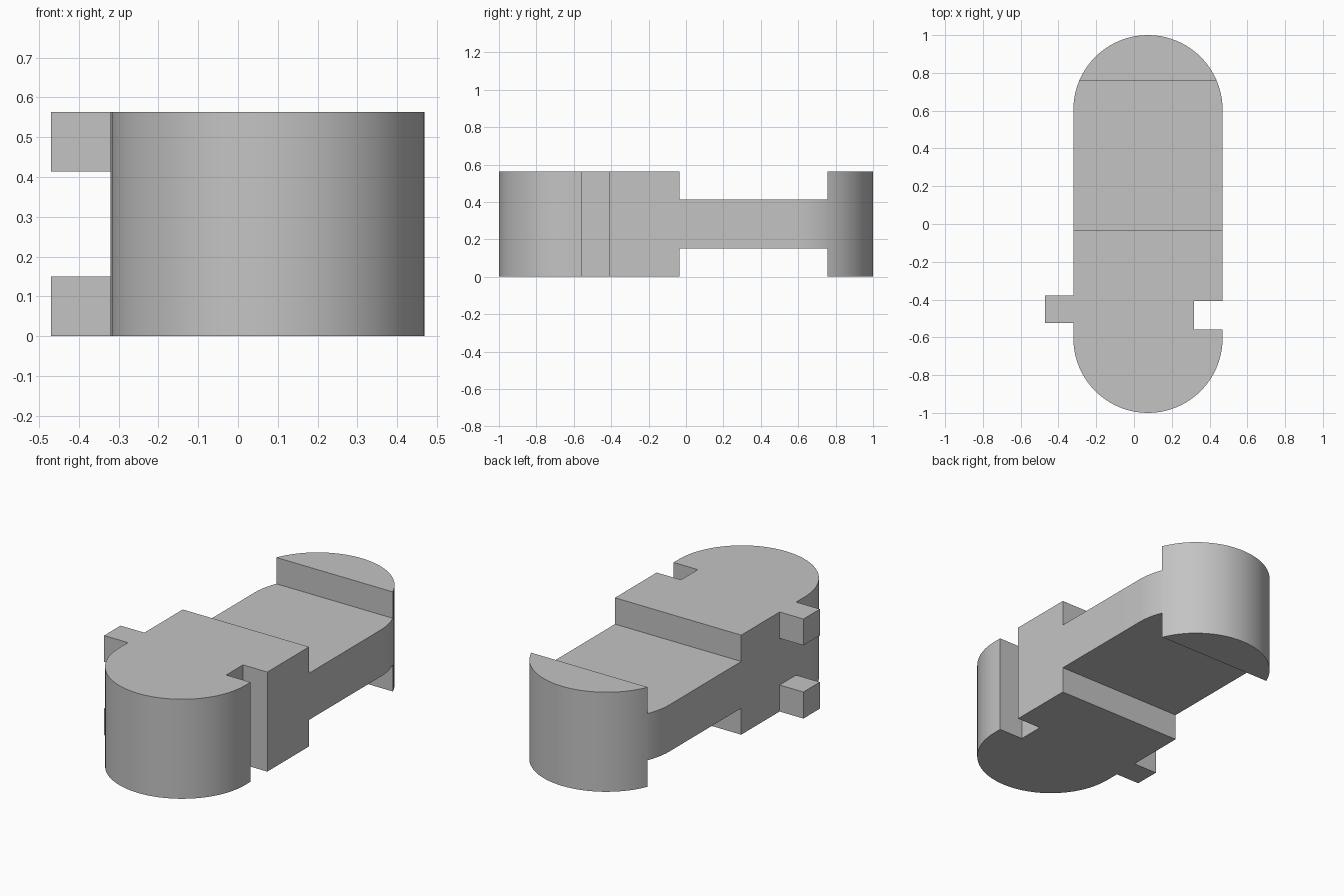
import bpy, bmesh
from math import cos, sin, pi, radians

cube = bpy.data.objects.get("Cube")
if cube:
    bpy.data.objects.remove(cube, do_unlink=True)

grey = bpy.data.materials.new("plain grey")
grey.use_nodes = True
colour = (0.55, 0.55, 0.55, 1)
grey.diffuse_color = colour
grey.node_tree.nodes["Principled BSDF"].inputs["Base Color"].default_value = colour

CX, R, END = 0.074, 0.395, 0.605      # capsule centre line, radius, arc centre
HEIGHT, LOW, HIGH = 0.563, 0.15, 0.414
LEFT, RIGHT = CX + R, CX - R


def prism(name, outline, z0, z1):
    """Extrude a flat outline between two heights."""
    bm = bmesh.new()
    face = bm.faces.new([bm.verts.new((x, y, z0)) for x, y in outline])
    top = bmesh.ops.extrude_face_region(bm, geom=[face])["geom"]
    verts = [v for v in top if isinstance(v, bmesh.types.BMVert)]
    bmesh.ops.translate(bm, verts=verts, vec=(0, 0, z1 - z0))
    bmesh.ops.recalc_face_normals(bm, faces=bm.faces)
    mesh = bpy.data.meshes.new(name)
    bm.to_mesh(mesh)
    bm.free()
    mesh.materials.append(grey)
    obj = bpy.data.objects.new(name, mesh)
    bpy.context.collection.objects.link(obj)
    return obj


def box(name, x0, x1, y0, y1, z0, z1):
    return prism(name, [(x0, y0), (x1, y0), (x1, y1), (x0, y1)], z0, z1)


def arc(cy, start, steps=40):
    angles = [start + pi * i / steps for i in range(steps + 1)]
    return [(CX + R * cos(a), cy + R * sin(a)) for a in angles]


def combine(target, tool, operation):
    mod = target.modifiers.new(operation.lower(), "BOOLEAN")
    mod.operation, mod.object, mod.solver = operation, tool, "EXACT"
    bpy.context.view_layer.objects.active = target
    bpy.ops.object.modifier_apply(modifier=mod.name)
    bpy.data.objects.remove(tool, do_unlink=True)


# Capsule body with the full-height socket slot in its left side
slot_x, slot_y0, slot_y1 = 0.317, -0.558, -0.408
slot = [(LEFT, slot_y0), (slot_x, slot_y0), (slot_x, slot_y1), (LEFT, slot_y1)]
body = prism("link_body", arc(-END, pi) + slot + arc(END, 0), 0, HEIGHT)

# Recesses above and below the thin web
for z0, z1 in ((-0.1, LOW), (HIGH, HEIGHT + 0.1)):
    combine(body, box("recess_cutter", -1, 1, -0.035, 0.757, z0, z1), "DIFFERENCE")

# Upper and lower tabs on the right side
for name, z0, z1 in (("lower_tab", 0, LOW), ("upper_tab", HIGH, HEIGHT)):
    box(name, -0.47, RIGHT, -0.525, -0.378, z0, z1)

# Smooth the round ends, keep the corners sharp
bpy.ops.object.select_all(action="DESELECT")
body.select_set(True)
bpy.context.view_layer.objects.active = body
bpy.ops.object.shade_smooth_by_angle(angle=radians(30))
